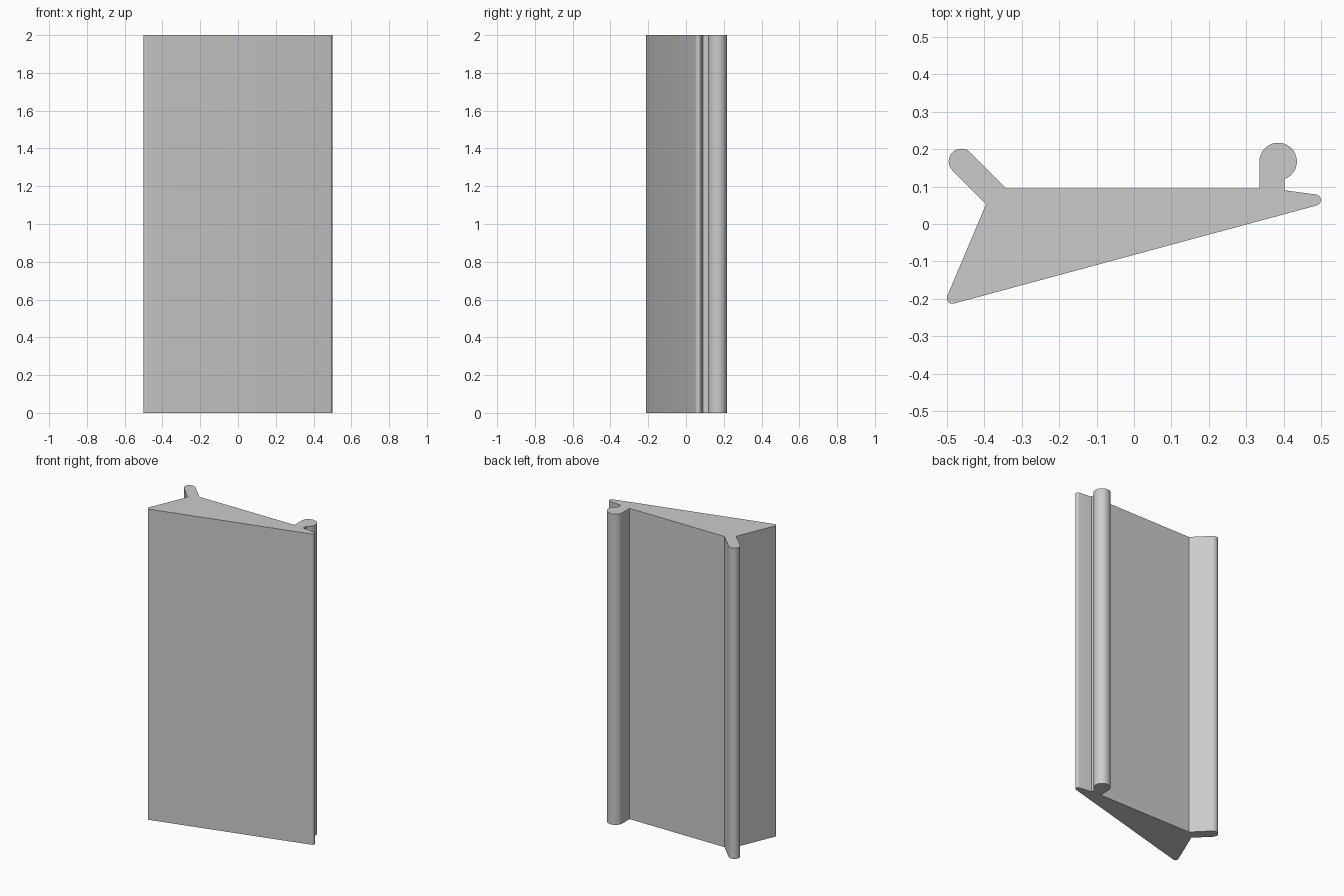
import bpy, bmesh
from math import cos, sin, radians

HEIGHT = 2.0

cube = bpy.data.objects.get("Cube")
if cube:
    bpy.data.objects.remove(cube, do_unlink=True)

grey = bpy.data.materials.new("plain grey")
grey.use_nodes = True
colour = (0.6, 0.6, 0.6, 1)
grey.diffuse_color = colour
grey.node_tree.nodes["Principled BSDF"].inputs["Base Color"].default_value = colour


def arc(cx, cy, r, start, end, steps):
    """Points on an arc, angles in degrees."""
    angles = [radians(start + (end - start) * i / steps) for i in range(steps + 1)]
    return [(cx + r * cos(a), cy + r * sin(a)) for a in angles]


# Cross-section of the strip, clockwise from the inner corner of the angled fin
outline = [(-0.395, 0.053)]
outline += arc(-0.461, 0.167, 0.034, 225, 45, 16)     # rounded tip of the angled fin
outline += [(-0.341, 0.095), (0.335, 0.095)]          # flat back
outline += arc(0.385, 0.167, 0.05, 180, -70, 24)      # round bead on its stem
outline += [(0.402, 0.09)]
outline += arc(0.484, 0.064, 0.015, 82, -75, 10)      # thin rounded nose
outline += arc(-0.485, -0.198, 0.015, -75, -203, 10)  # rounded front corner

# Extrude the cross-section to full height
bm = bmesh.new()
base = bm.faces.new([bm.verts.new((x, y, 0)) for x, y in outline])
top = bmesh.ops.extrude_face_region(bm, geom=[base], use_keep_orig=True)["geom"]
bmesh.ops.translate(bm, vec=(0, 0, HEIGHT),
                    verts=[v for v in top if isinstance(v, bmesh.types.BMVert)])
bmesh.ops.recalc_face_normals(bm, faces=bm.faces)
mesh = bpy.data.meshes.new("profile_strip")
bm.to_mesh(mesh)
bm.free()

strip = bpy.data.objects.new("profile_strip", mesh)
mesh.materials.append(grey)
bpy.context.collection.objects.link(strip)

# Smooth the rounded edges, keep the corners sharp
bpy.ops.object.select_all(action="DESELECT")
strip.select_set(True)
bpy.context.view_layer.objects.active = strip
bpy.ops.object.shade_smooth_by_angle(angle=radians(25))
